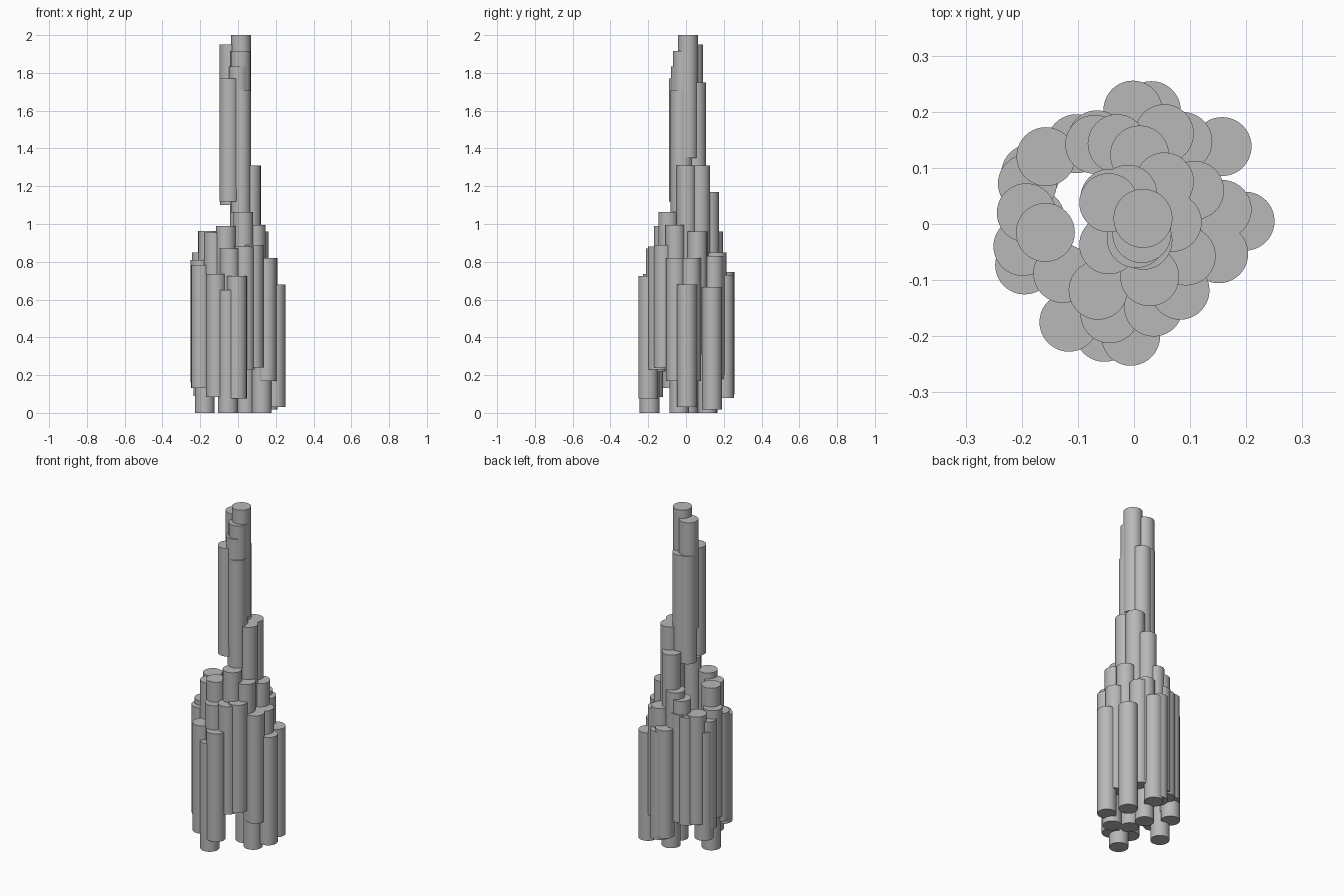
import bpy
import math

RADIUS, LENGTH = 0.0525, 0.65

# Each rod: x, y, height of its top
upper_rods = [
    (0.016, 0.01, 2.0), (-0.045, 0.038, 1.95), (0.014, -0.017, 1.915),
    (0.004, -0.026, 1.835), (-0.045, -0.037, 1.77), (-0.043, 0.046, 1.75),
    (-0.011, 0.053, 1.75), (0.016, -0.029, 1.71),
]
middle_rods = [
    (0.068, 0.003, 1.31), (0.054, 0.075, 1.31), (0.01, 0.123, 1.17),
    (0.028, -0.094, 1.063),
]
lower_front_rods = [
    (0.093, -0.057, 0.995), (-0.064, -0.118, 0.99), (-0.158, -0.015, 0.963),
    (-0.127, -0.088, 0.955), (0.082, -0.118, 0.89), (0.035, -0.148, 0.88),
    (-0.043, -0.16, 0.87), (0.151, -0.053, 0.82), (-0.198, -0.04, 0.81),
    (-0.195, -0.073, 0.783), (-0.116, -0.175, 0.735), (-0.006, -0.2, 0.725),
    (-0.053, -0.193, 0.65), (0.126, -0.036, 0.65),
]
lower_back_rods = [
    (0.108, 0.06, 0.96), (-0.03, 0.143, 0.96), (0.054, 0.161, 0.85),
    (-0.07, 0.142, 0.92), (-0.192, 0.02, 0.85), (-0.157, 0.12, 0.84),
    (-0.066, 0.15, 0.84), (0.087, 0.147, 0.83), (-0.103, 0.143, 0.83),
    (0.157, 0.026, 0.82), (-0.19, 0.072, 0.80), (-0.184, 0.09, 0.74),
    (-0.002, 0.203, 0.747), (0.031, 0.202, 0.73), (0.198, 0.005, 0.68),
    (0.157, 0.138, 0.667), (-0.176, 0.01, 0.65), (0.04, 0.01, 0.65),
    (0.02, 0.113, 0.65),
]

# Dark grey
grey = bpy.data.materials.new("dark_grey")
grey.diffuse_color = (0.48, 0.48, 0.48, 1)


def add_rods(name, rods):
    for x, y, top in rods:
        bpy.ops.mesh.primitive_cylinder_add(
            vertices=40, radius=RADIUS, depth=LENGTH,
            location=(x, y, top - LENGTH / 2))
        rod = bpy.context.object
        rod.name = name
        rod.data.materials.append(grey)
        bpy.ops.object.shade_smooth_by_angle(angle=math.radians(30))


# Staggered bundle, from the tip down to the wide base
add_rods("upper_rod", upper_rods)
add_rods("middle_rod", middle_rods)
add_rods("lower_front_rod", lower_front_rods)
add_rods("lower_back_rod", lower_back_rods)
